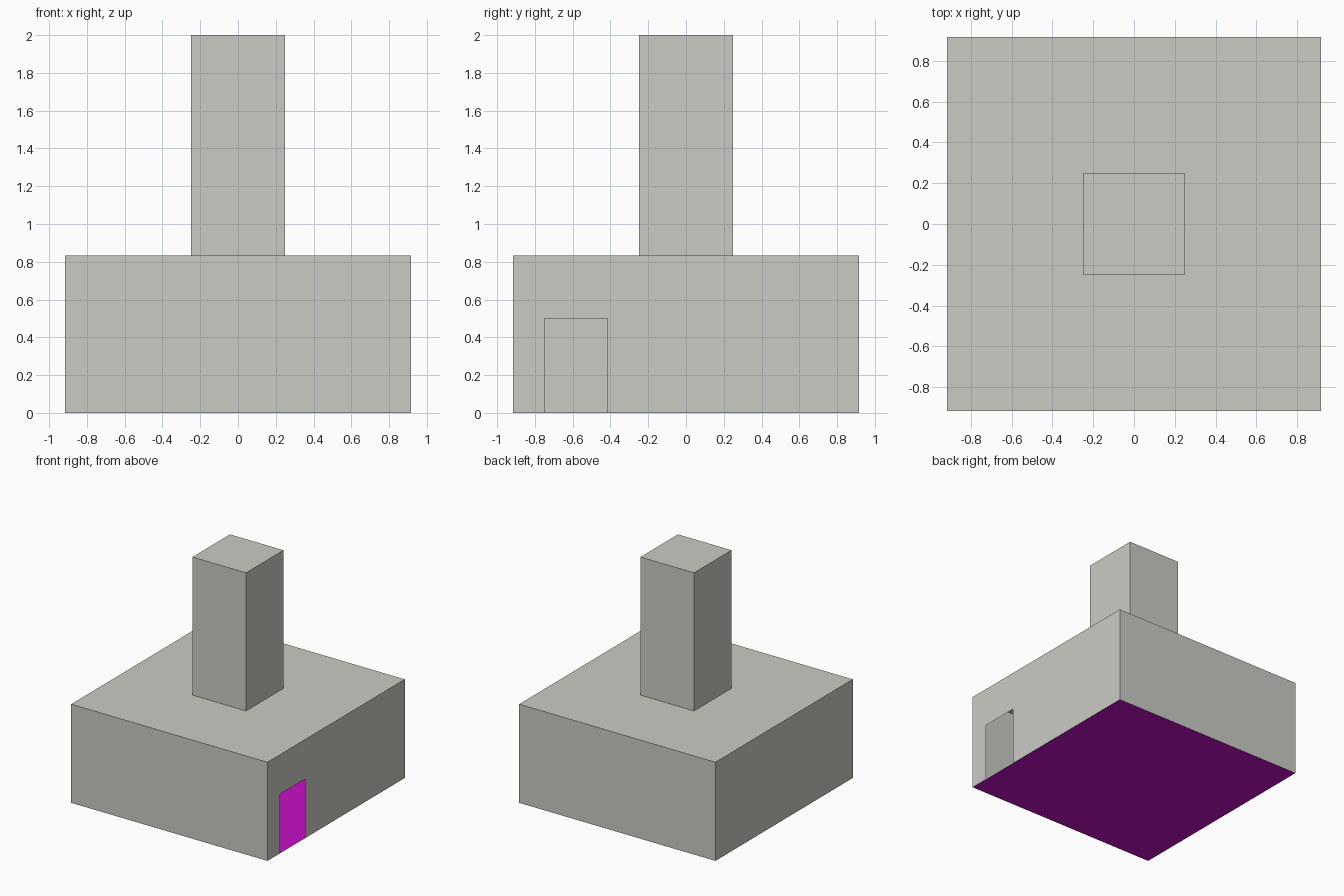
import bpy, bmesh

if "Cube" in bpy.data.objects:
    bpy.data.objects.remove(bpy.data.objects["Cube"])

U = 1 / 12                       # the model sits on a twelfth-unit grid
HALF, WALL_H, TOP = 11 * U, 10 * U, 2.0
STACK = 3 * U                    # half width of the chimney
DOOR_Y0, DOOR_Y1, DOOR_H = -9 * U, -5 * U, 6 * U


def material(name, rgb):
    m = bpy.data.materials.new(name)
    m.diffuse_color = (*rgb, 1)
    m.use_nodes = True
    m.node_tree.nodes["Principled BSDF"].inputs["Base Color"].default_value = m.diffuse_color
    return m


grey = material("warm grey", (0.60, 0.60, 0.56))
magenta = material("magenta floor", (0.57, 0.005, 0.57))


def make(name, polygons, mat):
    """Thin-shell object from a list of polygons, welded together."""
    bm = bmesh.new()
    for poly in polygons:
        bm.faces.new([bm.verts.new(p) for p in poly])
    bmesh.ops.remove_doubles(bm, verts=bm.verts, dist=1e-5)
    me = bpy.data.meshes.new(name)
    bm.to_mesh(me)
    bm.free()
    me.materials.append(mat)
    ob = bpy.data.objects.new(name, me)
    bpy.context.collection.objects.link(ob)
    return ob


def square(h, z):
    return [(-h, -h, z), (h, -h, z), (h, h, z), (-h, h, z)]


def band(low, high, skip=()):
    """Quads joining two square rings; side 1 is the right side."""
    return [(low[i], low[(i + 1) % 4], high[(i + 1) % 4], high[i])
            for i in range(4) if i not in skip]


# Hollow walls, with the doorway notched out of the right side
door_wall = [(HALF, y, z) for y, z in (
    (-HALF, 0), (DOOR_Y0, 0), (DOOR_Y0, DOOR_H), (DOOR_Y1, DOOR_H),
    (DOOR_Y1, 0), (HALF, 0), (HALF, WALL_H), (-HALF, WALL_H))]
make("walls", band(square(HALF, 0), square(HALF, WALL_H), skip=(1,)) + [door_wall], grey)

# Flat roof, open under the chimney
make("roof", band(square(HALF, WALL_H), square(STACK, WALL_H)), grey)

# Square chimney with a closed top
make("chimney", band(square(STACK, WALL_H), square(STACK, TOP)) + [square(STACK, TOP)], grey)

# Floor, seen through the doorway and from below
make("floor", [square(HALF, 0)[::-1]], magenta)
